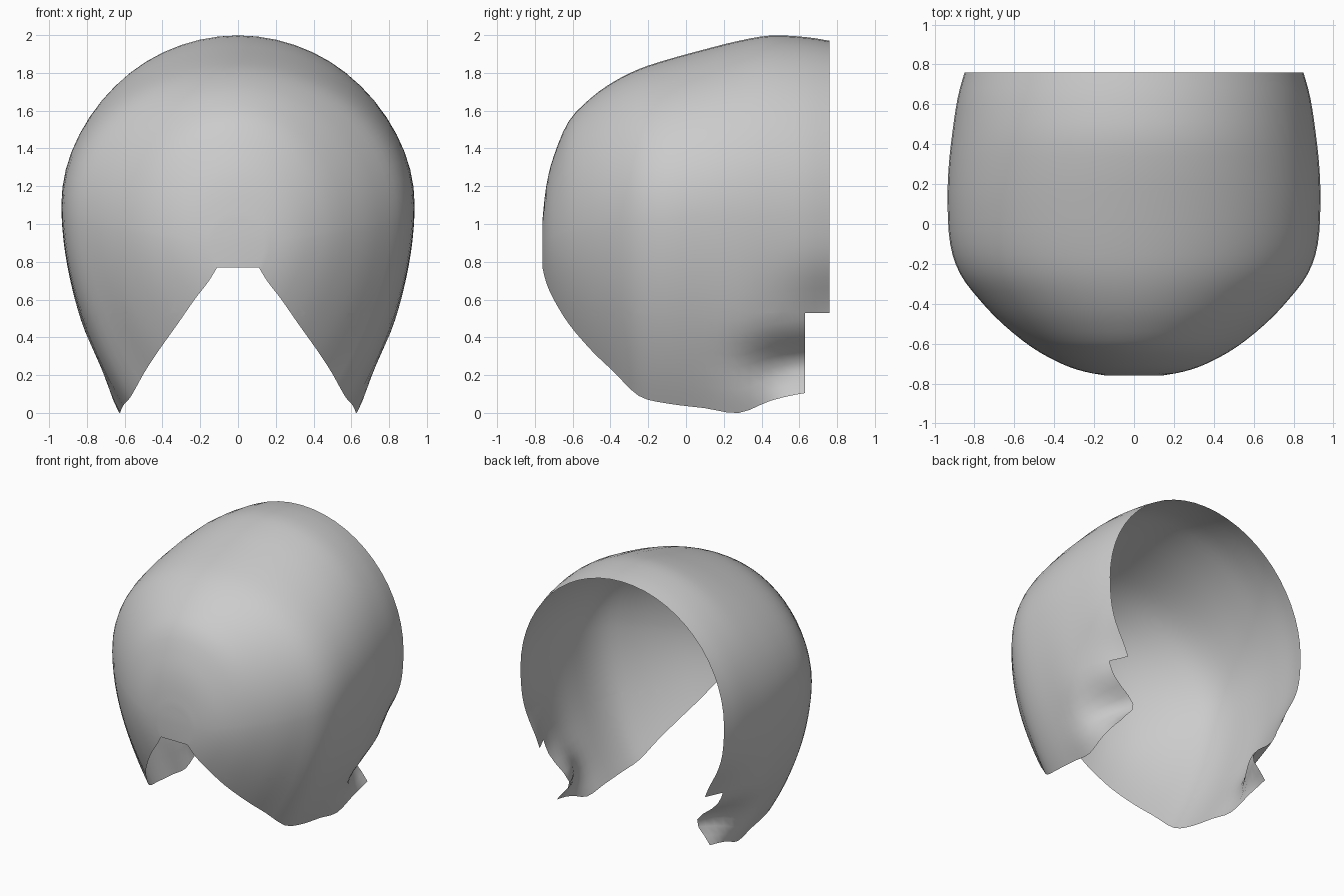
import bpy, bmesh
from math import sin, cos, pi, exp

if "Cube" in bpy.data.objects:
    bpy.data.objects.remove(bpy.data.objects["Cube"])

# Cross-sections from front to back:
# y, top z, half width, z of widest point, lower edge x, lower edge z
KEYS = [
    (-0.76, 1.02, 0.14, 0.90, 0.11, 0.77),
    (-0.74, 1.20, 0.25, 0.92, 0.16, 0.69),
    (-0.70, 1.36, 0.365, 0.94, 0.23, 0.60),
    (-0.62, 1.545, 0.51, 0.97, 0.32, 0.47),
    (-0.50, 1.67, 0.66, 1.00, 0.42, 0.33),
    (-0.38, 1.755, 0.775, 1.03, 0.495, 0.215),
    (-0.25, 1.82, 0.872, 1.06, 0.565, 0.09),
    (-0.10, 1.87, 0.922, 1.08, 0.60, 0.05),
    (0.10, 1.925, 0.935, 1.10, 0.615, 0.025),
    (0.28, 1.97, 0.93, 1.10, 0.63, 0.00),
    (0.45, 1.998, 0.912, 1.10, 0.655, 0.065),
    (0.63, 1.99, 0.885, 1.10, 0.69, 0.105),
    (0.76, 1.97, 0.85, 1.10, 0.68, 0.11),
]
SUB, UP, LOW = 3, 14, 18


def spline(keys, sub):
    """Catmull-Rom interpolation through the key sections."""
    out = []
    for i in range(len(keys) - 1):
        a, b = keys[max(i - 1, 0)], keys[i]
        c, d = keys[i + 1], keys[min(i + 2, len(keys) - 1)]
        for s in range(sub):
            t = s / sub
            out.append(tuple(
                0.5 * (2 * q + (r - p) * t + (2 * p - 5 * q + 4 * r - e) * t * t
                       + (3 * q - p - 3 * r + e) * t ** 3)
                for p, q, r, e in zip(a, b, c, d)))
    return out + [keys[-1]]


def bump(y, z, cy, cz, sy, sz):
    return exp(-((y - cy) / sy) ** 2 - ((z - cz) / sz) ** 2)


def half_section(y, top, w, zw, xe, ze):
    """Elliptic crown down to the widest point, then a curve in to the edge."""
    pts = [(w * sin(pi / 2 * i / UP), zw + (top - zw) * cos(pi / 2 * i / UP))
           for i in range(UP + 1)]
    for i in range(1, LOW + 1):
        u = i / LOW
        pts.append((w - (w - xe) * u ** 1.9, zw + (ze - zw) * u))
    # Pinched hollow above the flared rear tip, and rear corner curling inward
    return [(x - 0.20 * bump(y, z, 0.67, 0.26, 0.28, 0.13)
             - 0.10 * bump(y, z, 0.80, 0.52, 0.26, 0.22), y, z) for x, z in pts]


# Shell lofted through mirrored sections
bm = bmesh.new()
rows = []
for sec in spline(KEYS, SUB):
    half = half_section(*sec)
    loop = [(-x, y, z) for x, y, z in reversed(half[1:])] + half
    rows.append([bm.verts.new(p) for p in loop])
for a, b in zip(rows, rows[1:]):
    for i in range(len(a) - 1):
        bm.faces.new((a[i], a[i + 1], b[i + 1], b[i]))

# Front cap as horizontal strips between mirrored points
front, n = rows[0], len(rows[0])
for i in range(n // 2):
    j = n - 1 - i
    bm.faces.new([front[i], front[i + 1]]
                 + ([front[j - 1]] if j - 1 != i + 1 else []) + [front[j]])

# Step cut out of the lower rear corners
bmesh.ops.bisect_plane(bm, geom=bm.verts[:] + bm.edges[:] + bm.faces[:],
                       plane_co=(0, 0, 0.53), plane_no=(0, 0, 1))
cut = [f for f in bm.faces
       if f.calc_center_median().y > 0.632 and f.calc_center_median().z < 0.53]
bmesh.ops.delete(bm, geom=cut, context='FACES')
bmesh.ops.recalc_face_normals(bm, faces=bm.faces[:])

mesh = bpy.data.meshes.new("hood_shell")
bm.to_mesh(mesh)
bm.free()
for p in mesh.polygons:
    p.use_smooth = True
shell = bpy.data.objects.new("hood_shell", mesh)
bpy.context.collection.objects.link(shell)
